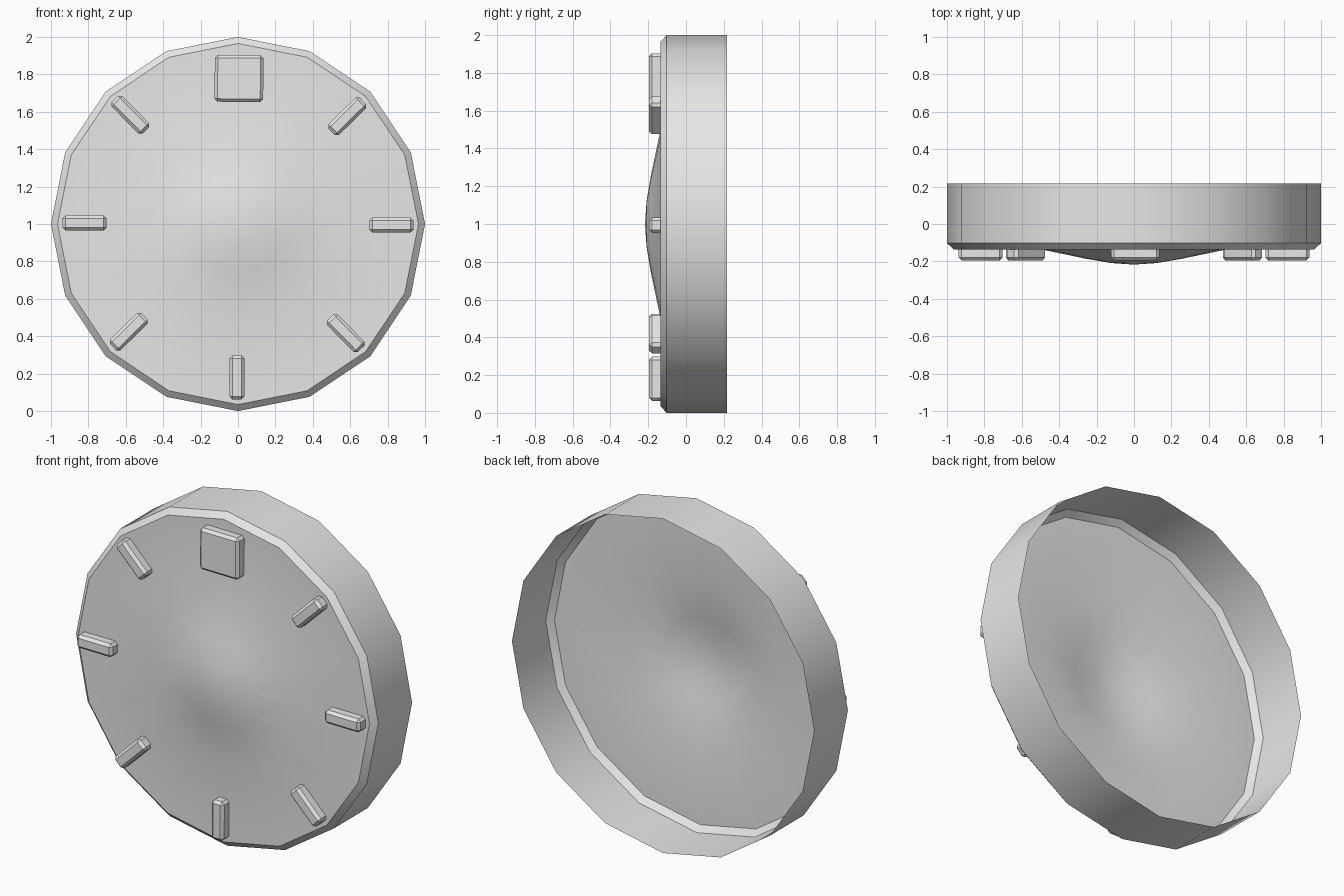
import bpy
import bmesh
from math import cos, sin, radians, tau
from mathutils import Matrix, Vector

if "Cube" in bpy.data.objects:
    bpy.data.objects.remove(bpy.data.objects["Cube"], do_unlink=True)

SIDES = 16
FACE_Y = -0.135
CENTRE = Vector((0, 0, 1))

grey = bpy.data.materials.new("plain grey")
grey.use_nodes = True
grey.diffuse_color = (0.8, 0.8, 0.8, 1)
grey.node_tree.nodes["Principled BSDF"].inputs["Base Color"].default_value = (0.8, 0.8, 0.8, 1)


def add_object(name, bm, smooth):
    mesh = bpy.data.meshes.new(name)
    bm.to_mesh(mesh)
    bm.free()
    mesh.materials.append(grey)
    obj = bpy.data.objects.new(name, mesh)
    bpy.context.collection.objects.link(obj)
    if smooth:
        bpy.ops.object.select_all(action="DESELECT")
        obj.select_set(True)
        bpy.context.view_layer.objects.active = obj
        bpy.ops.object.shade_smooth_by_angle(angle=radians(30))
    return obj


def dial_case():
    """Open-backed shell: domed centre, flat dial, chamfer and side wall."""
    profile = [(0.12, -0.209), (0.26, -0.185), (0.5, FACE_Y),
               (0.965, FACE_Y), (1.0, -0.102), (1.0, 0.217)]
    bm = bmesh.new()
    tip = bm.verts.new(CENTRE + Vector((0, -0.217, 0)))
    previous = None
    for radius, y in profile:
        ring = [bm.verts.new(CENTRE + Vector((radius * cos(tau * i / SIDES), y,
                                              radius * sin(tau * i / SIDES))))
                for i in range(SIDES)]
        for i in range(SIDES):
            j = (i + 1) % SIDES
            if previous:
                bm.faces.new((previous[i], ring[i], ring[j], previous[j]))
            else:
                bm.faces.new((tip, ring[i], ring[j]))
        previous = ring
    add_object("dial_case", bm, True)


def hour_marker(name, degrees, radius, length, width):
    """Chamfered block sitting on the dial, its long side pointing outward."""
    depth = 0.06
    bm = bmesh.new()
    bmesh.ops.create_cube(bm, size=1)
    bmesh.ops.scale(bm, vec=(length, depth, width), verts=bm.verts)
    back = [f for f in bm.faces if f.normal.y > 0.9]
    bmesh.ops.delete(bm, geom=back, context="FACES_ONLY")
    edges = [e for e in bm.edges if not e.is_boundary]
    bmesh.ops.bevel(bm, geom=edges, offset=0.016, segments=1, affect="EDGES")
    place = (Matrix.Translation(CENTRE)
             @ Matrix.Rotation(-radians(degrees), 4, "Y")
             @ Matrix.Translation((radius, FACE_Y - depth / 2, 0)))
    bmesh.ops.transform(bm, matrix=place, verts=bm.verts)
    add_object(name, bm, False)


dial_case()

# Markers every eighth of a turn, the top one a large square
TILT = -0.4
names = ["left", "upper_left", "top", "upper_right",
         "right", "lower_right", "bottom", "lower_left"]
for step, side in enumerate(names):
    angle = step * 45 + TILT
    if side == "top":
        hour_marker("top_square_marker", angle, 0.778, 0.25, 0.26)
    else:
        hour_marker(side + "_marker", angle, 0.82, 0.235, 0.08)
